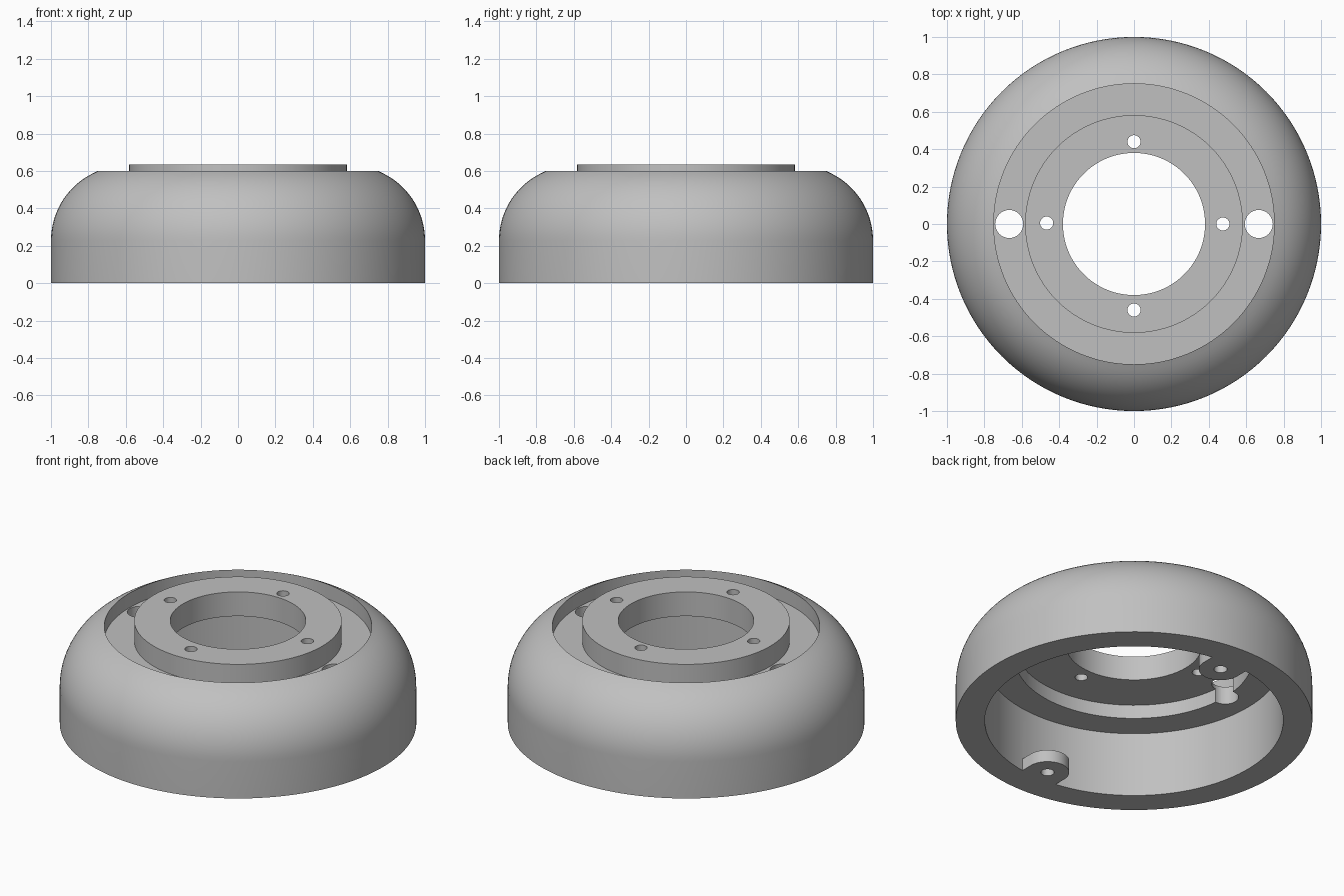
import bpy, bmesh, math

if "Cube" in bpy.data.objects:
    bpy.data.objects.remove(bpy.data.objects["Cube"])

SEGMENTS = 128
gray = bpy.data.materials.new("plain_gray")
gray.diffuse_color = (0.53, 0.53, 0.53, 1)
gray.use_nodes = True
gray.node_tree.nodes["Principled BSDF"].inputs["Base Color"].default_value = gray.diffuse_color


def make_object(name, bm):
    bmesh.ops.recalc_face_normals(bm, faces=bm.faces)
    mesh = bpy.data.meshes.new(name)
    bm.to_mesh(mesh)
    bm.free()
    mesh.materials.append(gray)
    obj = bpy.data.objects.new(name, mesh)
    bpy.context.collection.objects.link(obj)
    return obj


def lathe(name, profile):
    """Spin a closed (radius, height) outline around z."""
    bm = bmesh.new()
    verts = [bm.verts.new((r, 0, z)) for r, z in profile]
    edges = [bm.edges.new((verts[i - 1], verts[i])) for i in range(len(verts))]
    bmesh.ops.spin(bm, geom=verts + edges, cent=(0, 0, 0), axis=(0, 0, 1),
                   angle=math.tau, steps=SEGMENTS, use_duplicate=False)
    bmesh.ops.remove_doubles(bm, verts=bm.verts, dist=1e-4)
    return make_object(name, bm)


def prism(name, outline, z0, z1):
    """Extrude a flat outline from z0 to z1."""
    bm = bmesh.new()
    face = bm.faces.new([bm.verts.new((x, y, z0)) for x, y in outline])
    top = bmesh.ops.extrude_face_region(bm, geom=[face])["geom"]
    bmesh.ops.translate(bm, vec=(0, 0, z1 - z0),
                        verts=[v for v in top if isinstance(v, bmesh.types.BMVert)])
    return make_object(name, bm)


def circle(x, y, r, n=32):
    return [(x + r * math.cos(math.tau * i / n), y + r * math.sin(math.tau * i / n))
            for i in range(n)]


def combine(body, tool, operation):
    """Apply a boolean and delete the tool."""
    mod = body.modifiers.new(operation.lower(), 'BOOLEAN')
    mod.operation, mod.solver, mod.object = operation, 'EXACT', tool
    bpy.context.view_layer.objects.active = body
    bpy.ops.object.modifier_apply(modifier=mod.name)
    bpy.data.objects.remove(tool, do_unlink=True)


# Rounded outer shoulder, from the straight wall up to the rim
end = math.acos((0.75 - 0.6) / 0.4)
shoulder = [(0.6 + 0.4 * math.cos(end * i / 16), 0.228 + 0.4 * math.sin(end * i / 16))
            for i in range(16)]

# Housing: shell, top groove, raised hub and stepped hollow underside
housing = lathe("ring_housing", [(0.837, 0), (1, 0)] + shoulder + [
    (0.75, 0.6), (0.75, 0.51), (0.582, 0.51), (0.582, 0.635),
    (0.38, 0.635), (0.38, 0.485), (0.665, 0.485), (0.665, 0.4), (0.837, 0.4)])

# Rounded screw tabs inside the lower edge, front and back
TAB_R, TAB_Y = 0.122, 0.755
for side in (-1, 1):
    arc = [(TAB_R * math.cos(math.pi * i / 24),
            side * (TAB_Y - TAB_R * math.sin(math.pi * i / 24))) for i in range(25)]
    outline = arc + [(-TAB_R, side * 0.9), (TAB_R, side * 0.9)]
    combine(housing, prism("screw_tab", outline, 0, 0.075), 'UNION')
    combine(housing, prism("tab_hole", circle(0, side * TAB_Y, 0.037), -0.1, 0.2),
            'DIFFERENCE')

# Large groove holes and small hub holes
holes = [(-0.667, 0, 0.075), (0.667, 0, 0.075),
         (0, 0.44, 0.035), (0, -0.46, 0.035), (0.475, 0, 0.035), (-0.467, 0.005, 0.035)]
for x, y, r in holes:
    combine(housing, prism("hole_cutter", circle(x, y, r), 0.3, 0.8), 'DIFFERENCE')

# Smooth curved walls, crisp edges
housing.select_set(True)
bpy.context.view_layer.objects.active = housing
bpy.ops.object.shade_smooth_by_angle(angle=math.radians(25))
